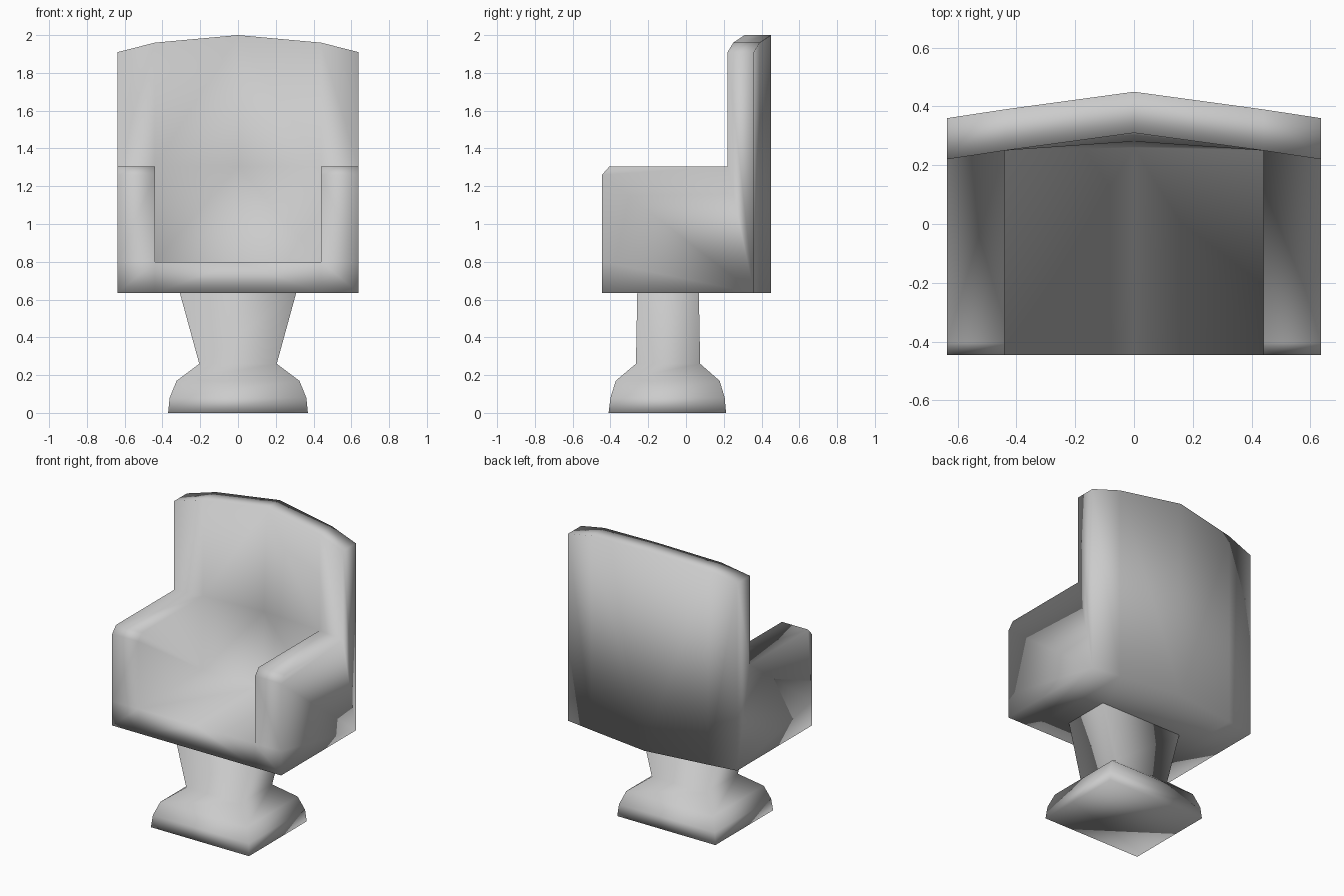
import bpy, bmesh

if "Cube" in bpy.data.objects:
    bpy.data.objects.remove(bpy.data.objects["Cube"])


def finish(bm, name):
    bmesh.ops.remove_doubles(bm, verts=bm.verts, dist=0.0005)
    bmesh.ops.recalc_face_normals(bm, faces=bm.faces)
    for f in bm.faces:
        f.smooth = True
    me = bpy.data.meshes.new(name)
    bm.to_mesh(me)
    bm.free()
    ob = bpy.data.objects.new(name, me)
    bpy.context.collection.objects.link(ob)
    return ob


def ring(bm, pts):
    return [bm.verts.new(p) for p in pts]


def bridge(bm, a, b):
    n = len(a)
    for i in range(n):
        j = (i + 1) % n
        bm.faces.new((a[i], a[j], b[j], b[i]))


FRONT, BOTTOM, SEAT, ARM = -0.445, 0.635, 0.80, 1.305


def arm_profile(x, y, top):
    # side outline through an armrest and the backrest above it
    return [(x, FRONT, BOTTOM), (x, FRONT, SEAT), (x, FRONT, 1.26),
            (x, FRONT + 0.04, ARM), (x, y, ARM), (x, y, top),
            (x, y + 0.14, top), (x, y + 0.14, BOTTOM)]


def seat_profile(x, y_seat, y_mid, y_top, top):
    # side outline through the seat and the backrest
    return [(x, FRONT, BOTTOM), (x, FRONT, SEAT), (x, y_seat, SEAT),
            (x, y_mid, ARM), (x, y_top, top),
            (x, y_top + 0.14, top), (x, y_top + 0.14, BOTTOM)]


# chair body: right half (seat, armrest, bowed backrest), mirrored
bm = bmesh.new()
outer = ring(bm, arm_profile(0.637, 0.22, 1.91))
inner = ring(bm, arm_profile(0.44, 0.25, 1.96))
bm.faces.new(outer)
bridge(bm, outer, inner)
edge = ring(bm, seat_profile(0.44, 0.25, 0.25, 0.25, 1.96))
middle = ring(bm, seat_profile(0, 0.26, 0.281, 0.31, 2.0))
bridge(bm, edge, middle)
# inner wall of the armrest
bm.faces.new(ring(bm, [(0.44, FRONT, SEAT), (0.44, FRONT, 1.26),
                       (0.44, FRONT + 0.04, ARM), (0.44, 0.25, ARM),
                       (0.44, 0.25, SEAT)]))
body = finish(bm, "chair_body")
mirror = body.modifiers.new("mirror", 'MIRROR')
mirror.use_clip = True

# pedestal: stacked rectangular sections (z, half width, y front, y back)
bm = bmesh.new()
rings = []
for z, w, y0, y1 in [(0, 0.37, -0.41, 0.212), (0.08, 0.362, -0.40, 0.205),
                     (0.17, 0.325, -0.372, 0.178), (0.26, 0.205, -0.265, 0.075),
                     (BOTTOM, 0.308, -0.258, 0.068)]:
    rings.append(ring(bm, [(-w, y0, z), (w, y0, z), (w, y1, z), (-w, y1, z)]))
for a, b in zip(rings, rings[1:]):
    bridge(bm, a, b)
bm.faces.new(rings[0])
bm.faces.new(rings[-1])
finish(bm, "pedestal")
